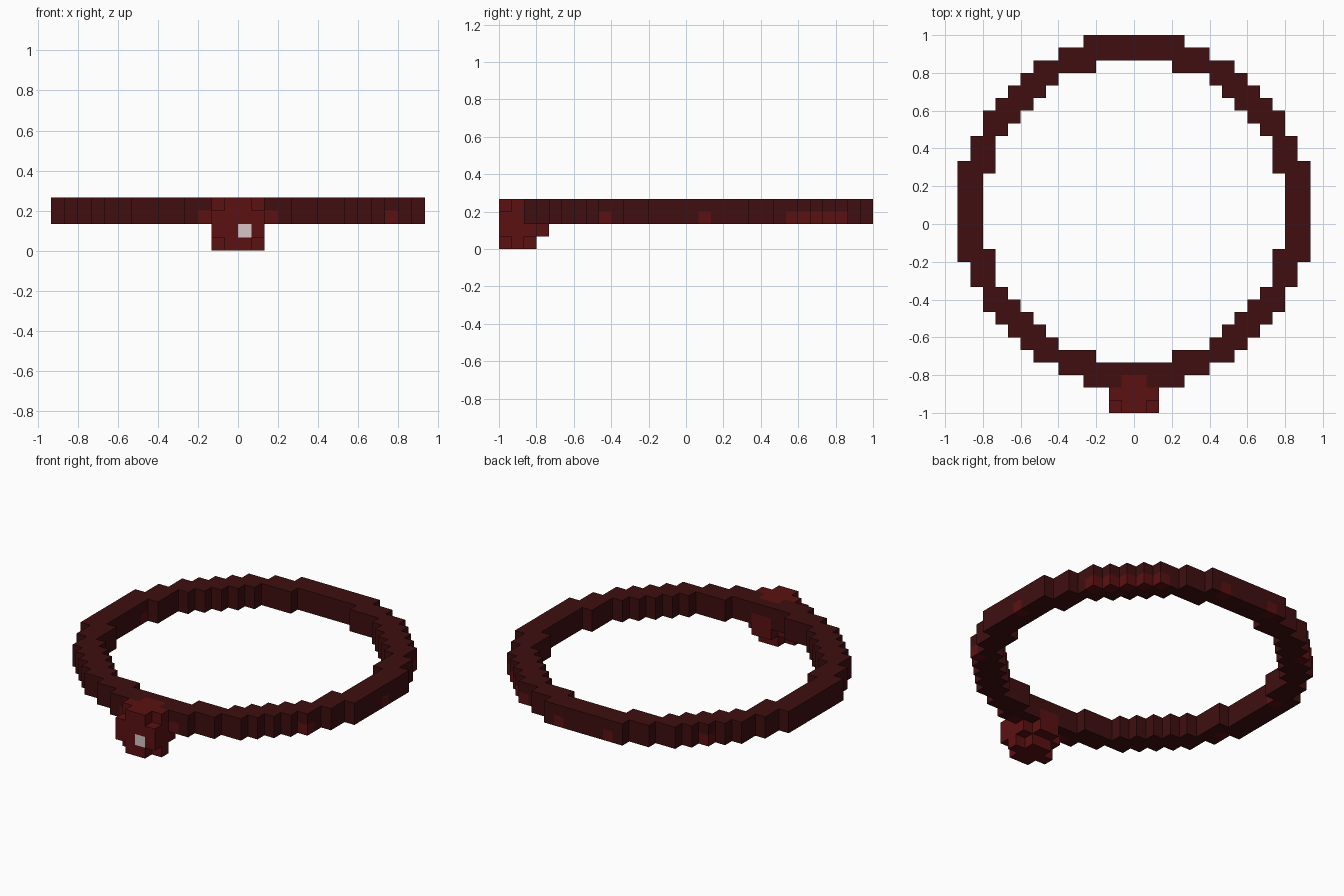
import bpy, bmesh
from mathutils import Vector

if "Cube" in bpy.data.objects:
    bpy.data.objects.remove(bpy.data.objects["Cube"])

U = 1 / 15  # size of one block


def material(name, rgb):
    m = bpy.data.materials.new(name)
    m.diffuse_color = (*rgb, 1)
    m.use_nodes = True
    m.node_tree.nodes["Principled BSDF"].inputs["Base Color"].default_value = m.diffuse_color
    return m


DARK = material("dark maroon", (0.050, 0.0045, 0.005))
RED = material("deep red", (0.105, 0.0055, 0.006))
WHITE = material("pale pink white", (0.68, 0.56, 0.57))

# Half widths of the outer and inner outline, by block row counted from the centre
OUTER = [14, 14, 14, 14, 13, 13, 12, 12, 11, 10, 9, 8, 6, 4]
INNER = [12, 12, 12, 11, 11, 11, 10, 9, 8, 7, 6, 3, 0, 0]

# Charm: small block ball with its corners cut and a nub at the back
charm = {(x, y, z) for x in range(-2, 2) for y in range(-15, -12) for z in range(4)
         if not (x in (-2, 1) and y in (-15, -13) and z in (0, 3))}
charm |= {(x, -12, z) for x in (-1, 0) for z in (1, 2)}

# Band: two blocks high, centred one block behind the origin
band = set()
for k in range(-14, 14):
    row = k if k >= 0 else -k - 1
    for x in range(-OUTER[row], OUTER[row]):
        if not -INNER[row] <= x < INNER[row]:
            band |= {(x, k + 1, 2), (x, k + 1, 3)}
band -= charm

# Red flecks on the lower layer of the band
flecks = {(-3, -13, 2), (2, -13, 2), (11, -7, 2), (13, 1, 2),
          (2, 14, 2), (-3, 14, 2), (-10, 10, 2), (-13, 3, 2), (-13, -4, 2)}
flecks |= {(OUTER[y - 1] - 1, y, 2) for y in range(8, 13)}


def build(name, cells, solid, mats, pick):
    """Skin the blocks with the faces that are not covered by another block."""
    bm = bmesh.new()
    verts = {}

    def vert(p):
        key = tuple(p)
        if key not in verts:
            verts[key] = bm.verts.new([c * U for c in key])
        return verts[key]

    for cell in sorted(cells):
        for axis in range(3):
            for side in (0, 1):
                n = [0, 0, 0]
                n[axis] = 2 * side - 1
                if tuple(c + d for c, d in zip(cell, n)) in solid:
                    continue
                a, b = (axis + 1) % 3, (axis + 2) % 3
                loop = []
                for i, j in ((0, 0), (1, 0), (1, 1), (0, 1)):
                    p = list(cell)
                    p[axis] += side
                    p[a] += i
                    p[b] += j
                    loop.append(vert(p))
                face = bm.faces.new(loop if side else loop[::-1])
                face.material_index = pick(cell, n)
    mesh = bpy.data.meshes.new(name)
    bm.to_mesh(mesh)
    bm.free()
    for m in mats:
        mesh.materials.append(m)
    obj = bpy.data.objects.new(name, mesh)
    bpy.context.collection.objects.link(obj)


solid = band | charm
build("band", band, solid, [DARK, RED], lambda c, n: int(c in flecks))
# The glint is one block face on the front of the charm
build("charm", charm, solid, [RED, WHITE],
      lambda c, n: int(c == (0, -15, 1) and n[1] == -1))
